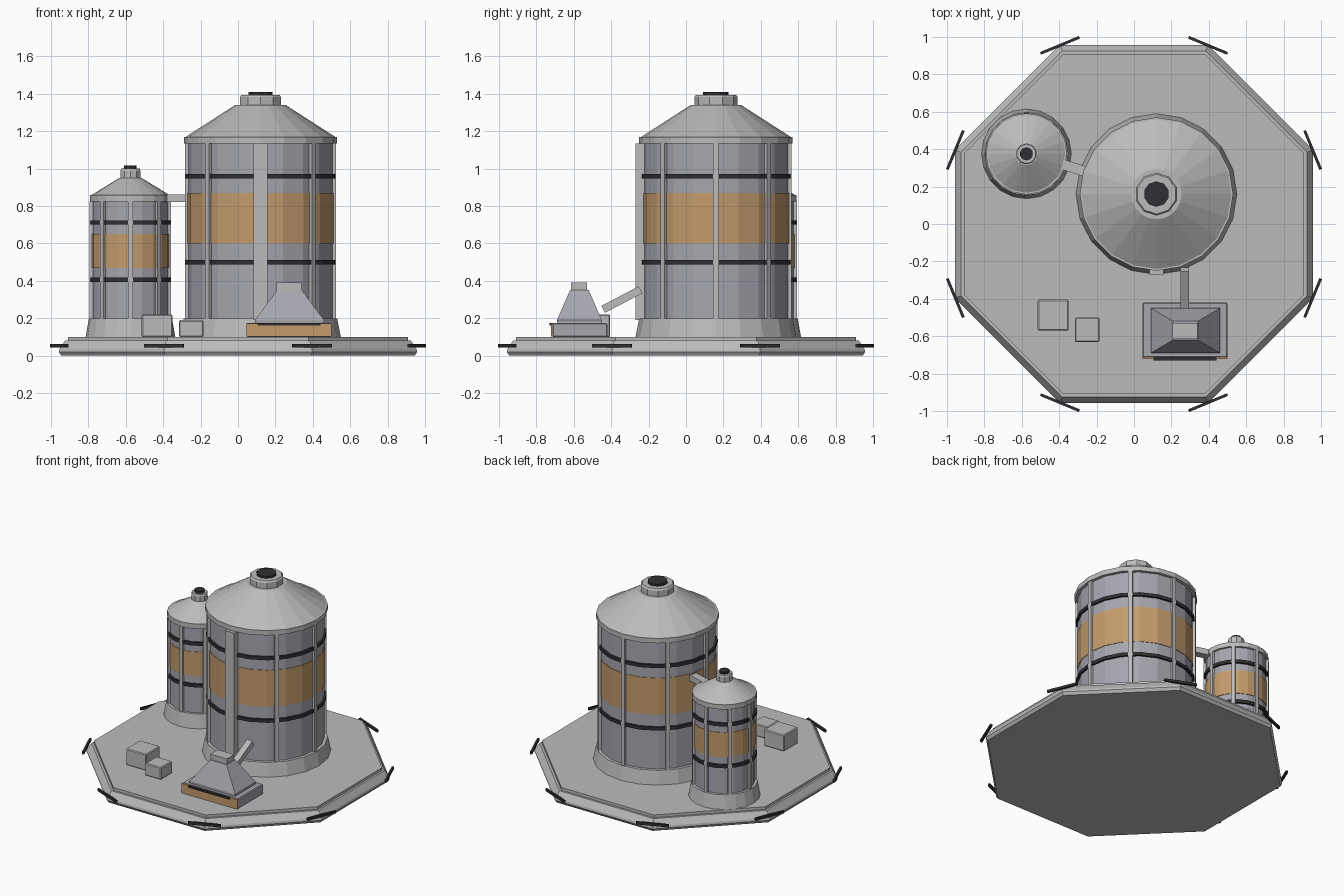
import bpy, bmesh
from math import sin, cos, pi, atan2, hypot
from mathutils import Matrix, Vector

if "Cube" in bpy.data.objects:
    bpy.data.objects.remove(bpy.data.objects["Cube"])


def material(name, rgb):
    m = bpy.data.materials.new(name)
    m.diffuse_color = (*rgb, 1)
    m.use_nodes = True
    m.node_tree.nodes["Principled BSDF"].inputs["Base Color"].default_value = m.diffuse_color
    return m


TAN = material("tan_paint", (0.55, 0.33, 0.15))
DARK = material("dark_rubber", (0.03, 0.03, 0.035))
STEEL = material("blue_grey_steel", (0.38, 0.38, 0.43))
LIGHT = material("light_grey", (0.5, 0.5, 0.5))


def finish(name, bm, mat):
    bmesh.ops.recalc_face_normals(bm, faces=bm.faces)
    me = bpy.data.meshes.new(name)
    bm.to_mesh(me)
    bm.free()
    ob = bpy.data.objects.new(name, me)
    bpy.context.collection.objects.link(ob)
    me.materials.append(mat)
    return ob


def lathe(name, profile, n, x=0, y=0, mat=LIGHT, phase=pi / 2, ring=False):
    """Revolve (radius, z) points; ring=True closes the profile into a hoop."""
    bm = bmesh.new()
    rows = [[bm.verts.new((x + r * cos(phase + 2 * pi * i / n),
                           y + r * sin(phase + 2 * pi * i / n), z))
             for i in range(n)] for r, z in profile]
    for a, b in zip(rows, rows[1:] + (rows[:1] if ring else [])):
        for i in range(n):
            j = (i + 1) % n
            bm.faces.new((a[i], a[j], b[j], b[i]))
    if not ring:
        bm.faces.new(rows[0])
        bm.faces.new(rows[-1])
    return finish(name, bm, mat)


def box(name, centre, size, mat=LIGHT, rot=None, bevel=0, taper=None):
    """Box with optional rotation, bevel and (x, y) scale of the top face."""
    bm = bmesh.new()
    bmesh.ops.create_cube(bm, size=1)
    for v in bm.verts:
        if taper and v.co.z > 0:
            v.co.x *= taper[0]
            v.co.y *= taper[1]
        v.co = Vector(p * s for p, s in zip(v.co, size))
    if bevel:
        bmesh.ops.bevel(bm, geom=bm.edges[:], offset=bevel, segments=1, affect='EDGES')
    bm.transform(Matrix.Translation(centre) @ (rot or Matrix()))
    return finish(name, bm, mat)


def span(name, lo, hi, **kw):
    """Axis-aligned box between two corners."""
    lo, hi = Vector(lo), Vector(hi)
    return box(name, (lo + hi) / 2, hi - lo, **kw)


def tank(name, x, y, r, skirt, eave, top, hoops, band, roof, cap, plug, rib_w):
    """Banded storage tank on a flared skirt with a conical roof."""
    def part(suffix, profile, n=20, **kw):
        lathe(f"{name}_{suffix}", profile, n, x, y, **kw)

    def hoop(suffix, inner, outer, z0, z1, mat):
        part(suffix, [(inner, z0), (outer, z0), (outer, z1), (inner, z1)],
             mat=mat, ring=True)

    part("skirt", [(skirt[0], 0.1), (skirt[1], 0.2)])
    part("body", [(r, 0.18), (r, top + 0.01)], mat=STEEL)
    hoop("painted_band", r - 0.01, r + 0.004, *band, TAN)
    for i, z in enumerate(hoops):
        hoop(f"hoop_{i}", r - 0.01, r + 0.014, z - 0.012, z + 0.012, DARK)
    # Roof: eave ring, then cone
    part("eave", [(eave, top), (eave, top + 0.035)])
    part("roof", [(eave - 0.01, top + 0.035), roof])
    z = roof[1]
    part("vent_cap", [(cap[0], z - 0.005), (cap[0], cap[1] - 0.012), (cap[0] * 0.93, cap[1])], 10)
    part("vent_plug", [(plug[0], cap[1] - 0.01), plug], 10, mat=DARK)
    # Eight vertical ribs
    for k in range(8):
        a = k * pi / 4
        box(f"{name}_rib_{k}", (x + r * cos(a), y + r * sin(a), (0.19 + top) / 2),
            (0.03, rib_w, top - 0.19), rot=Matrix.Rotation(a, 4, 'Z'))


# Octagonal platform with chamfered rim and raised deck
K = 1 / cos(pi / 8)
lathe("platform_base", [(0.945 * K, 0), (0.958 * K, 0.02), (0.955 * K, 0.035), (0.925 * K, 0.08)],
      8, phase=pi / 8)
lathe("platform_deck", [(0.91 * K, 0.075), (0.91 * K, 0.1)], 8, phase=pi / 8)
for k in range(8):
    a = pi / 8 + k * pi / 4
    box(f"corner_bumper_{k}", (1.034 * cos(a), 1.034 * sin(a), 0.054), (0.015, 0.225, 0.018),
        mat=DARK, rot=Matrix.Rotation(a, 4, 'Z'))

# Two tanks
BX, BY, SX, SY = 0.12, 0.16, -0.575, 0.375
tank("large_tank", BX, BY, 0.388, (0.43, 0.41), 0.41, 1.135, (0.5, 0.96), (0.6, 0.87),
     (0.135, 1.34), (0.115, 1.395), (0.068, 1.41), 0.03)
tank("small_tank", SX, SY, 0.203, (0.24, 0.222), 0.217, 0.825, (0.405, 0.712), (0.47, 0.65),
     (0.06, 0.95), (0.056, 1.0), (0.035, 1.017), 0.026)
span("front_panel", (0.083, -0.27, 0.19), (0.157, -0.22, 1.135))

# Pipe joining the tanks
box("link_pipe", ((-0.375 - 0.25) / 2, 0.297, 0.842), (0.16, 0.055, 0.042),
    rot=Matrix.Rotation(atan2(BY - SY, BX - SX), 4, 'Z'))

# Hopper with tan front plate and dark slot
span("hopper_base", (0.045, -0.715, 0.1), (0.5, -0.42, 0.175), mat=STEEL, bevel=0.006)
span("hopper_front_plate", (0.045, -0.722, 0.102), (0.5, -0.71, 0.172), mat=TAN)
span("hopper_slot", (0.105, -0.73, 0.16), (0.44, -0.712, 0.174), mat=DARK)
span("hopper_lip", (0.09, -0.69, 0.172), (0.46, -0.45, 0.19), mat=STEEL)
span("hopper_funnel", (0.09, -0.69, 0.19), (0.46, -0.45, 0.35), mat=STEEL, taper=(0.36, 0.42))
span("hopper_cap", (0.205, -0.615, 0.345), (0.34, -0.53, 0.39))

# Sloping chute from hopper to large tank
dy, dz = 0.2, 0.105
box("chute", (0.272, -0.343, 0.3), (0.045, hypot(dy, dz), 0.042),
    rot=Matrix.Rotation(atan2(dz, dy), 4, 'X'))

# Crates
span("crate_large", (-0.515, -0.57, 0.1), (-0.35, -0.405, 0.22), bevel=0.006)
span("crate_small", (-0.315, -0.632, 0.1), (-0.185, -0.5, 0.19), bevel=0.006)
